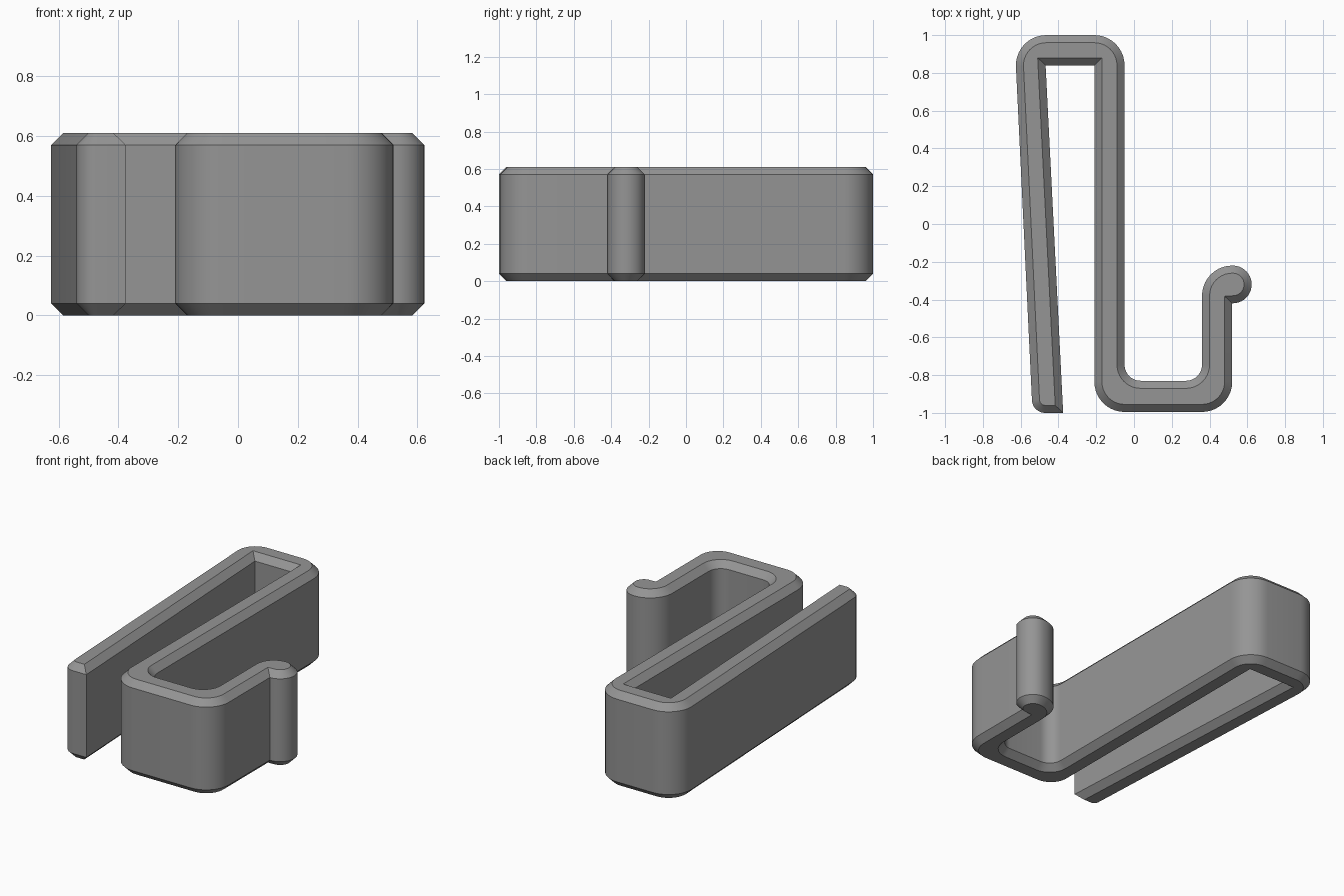
import bpy, bmesh, math
from mathutils import Vector

if "Cube" in bpy.data.objects:
    bpy.data.objects.remove(bpy.data.objects["Cube"])

HEIGHT, CHAMFER, STEPS = 0.61, 0.04, 10


def arc(cx, cy, r, a0, a1, steps=STEPS):
    angles = [math.radians(a0 + (a1 - a0) * i / steps) for i in range(steps + 1)]
    return [Vector((cx + r * math.cos(a), cy + r * math.sin(a))) for a in angles]


def fillet(prev, corner, nxt, r):
    """Points of a rounded corner with radius r."""
    p, c, n = Vector(prev), Vector(corner), Vector(nxt)
    u, v = (p - c).normalized(), (n - c).normalized()
    half = u.angle(v) / 2
    centre = c + (u + v).normalized() * (r / math.sin(half))
    start = c + u * (r / math.tan(half)) - centre
    end = c + v * (r / math.tan(half)) - centre
    sweep = start.angle_signed(end)  # clockwise positive
    base = math.atan2(start.y, start.x)
    return [centre + Vector((math.cos(base - sweep * i / STEPS),
                             math.sin(base - sweep * i / STEPS))) * r
            for i in range(STEPS + 1)]


def inset(points, d):
    """Mitred inward offset of a clockwise outline."""
    out = []
    for i, p in enumerate(points):
        a = (p - points[i - 1]).normalized()
        b = (points[(i + 1) % len(points)] - p).normalized()
        na, nb = Vector((a.y, -a.x)), Vector((b.y, -b.x))
        out.append(p + (na + nb) * (d / (1 + na.dot(nb))))
    return out


# Clip profile, clockwise: (x, y, corner radius); None marks the curled lip
corners = [
    (-0.537, -1.0, 0.07), (-0.633, 1.0, 0.16), (-0.05, 1.0, 0.16),
    (-0.05, -0.83, 0.085), (0.36, -0.83, 0.085), None,
    (0.52, -0.995, 0.16), (-0.21, -0.995, 0.16),
    (-0.21, 0.84, 0), (-0.468, 0.84, 0), (-0.375, -1.0, 0),
]
outline = []
for i, c in enumerate(corners):
    if c is None:
        # Lip: outer bend, then the round tip
        outline += arc(0.52, -0.38, 0.16, 180, 90)
        outline += arc(0.523, -0.32, 0.1, 90, -90, 2 * STEPS)[1:-1]
        outline.append(Vector((0.52, -0.42)))
        continue
    if c[2] == 0:
        outline.append(Vector(c[:2]))
        continue
    before = corners[i - 1] or (0.52, -0.42)
    after = corners[(i + 1) % len(corners)] or (0.36, -0.38)
    outline += fillet(before[:2], c[:2], after[:2], c[2])

# Stack four rings: chamfered bottom, straight wall, chamfered top
inner = inset(outline, CHAMFER)
bm = bmesh.new()
rings = [[bm.verts.new((p.x, p.y, z)) for p in ring] for ring, z in
         ((inner, 0), (outline, CHAMFER), (outline, HEIGHT - CHAMFER), (inner, HEIGHT))]
for low, high in zip(rings, rings[1:]):
    for i in range(len(low)):
        bm.faces.new((low[i - 1], low[i], high[i], high[i - 1]))
bm.faces.new(rings[0])
bm.faces.new(rings[-1])
bmesh.ops.recalc_face_normals(bm, faces=bm.faces)

mesh = bpy.data.meshes.new("hook_clip")
bm.to_mesh(mesh)
bm.free()
clip = bpy.data.objects.new("hook_clip", mesh)
bpy.context.collection.objects.link(clip)

grey = bpy.data.materials.new("mid grey")
grey.diffuse_color = (0.3, 0.3, 0.3, 1)
grey.use_nodes = True
grey.node_tree.nodes["Principled BSDF"].inputs["Base Color"].default_value = grey.diffuse_color
mesh.materials.append(grey)

bpy.context.view_layer.objects.active = clip
clip.select_set(True)
bpy.ops.object.shade_smooth_by_angle(angle=math.radians(30))
